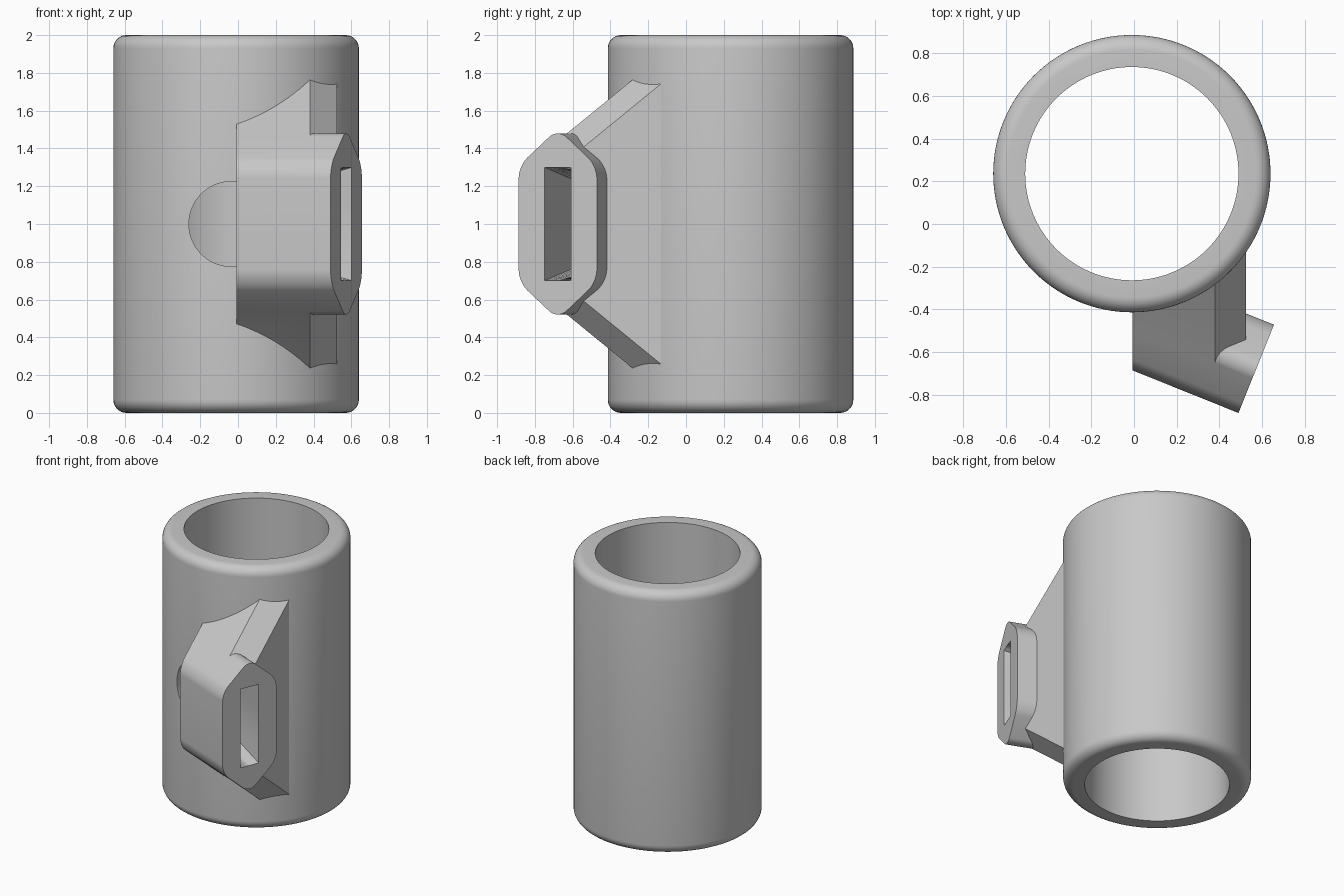
import bpy
import bmesh
from math import cos, sin, pi, radians
from mathutils import Vector

cube = bpy.data.objects.get("Cube")
if cube:
    bpy.data.objects.remove(cube)

grey = bpy.data.materials.new("plain grey")
grey.use_nodes = True
grey.diffuse_color = (0.58, 0.58, 0.58, 1)
grey.node_tree.nodes["Principled BSDF"].inputs["Base Color"].default_value = (0.58, 0.58, 0.58, 1)

TUBE = Vector((-0.01, 0.236, 0))      # tube axis
OUTER, INNER, HEIGHT, ROUND = 0.65, 0.5, 2.0, 0.07
SEAT = 0.57                           # mount sinks this far into the tube wall
END = Vector((0.573, -0.679, 1.0))    # centre of the mount's end face
ANGLE = radians(-21.9)
ALONG = Vector((cos(ANGLE), sin(ANGLE), 0))
ACROSS = Vector((-sin(ANGLE), cos(ANGLE), 0))
SLOPE, APEX = 0.88, 0.504             # sloped sides of the mount
LEFT_END, RIGHT_END, CHAMFER = -0.008, 0.525, 0.38


def at(depth, w, h):
    """Point inside the mount, measured from its end face."""
    return END - ALONG * depth + ACROSS * w + Vector((0, 0, h))


def make(name, bm):
    bmesh.ops.recalc_face_normals(bm, faces=bm.faces[:])
    mesh = bpy.data.meshes.new(name)
    bm.to_mesh(mesh)
    bm.free()
    mesh.materials.append(grey)
    obj = bpy.data.objects.new(name, mesh)
    bpy.context.collection.objects.link(obj)
    return obj


def loft(rings):
    """Closed solid through rings that have equal point counts."""
    bm = bmesh.new()
    loops = [[bm.verts.new(p) for p in ring] for ring in rings]
    n = len(loops[0])
    for a, b in zip(loops, loops[1:]):
        for i in range(n):
            bm.faces.new((a[i], a[(i + 1) % n], b[(i + 1) % n], b[i]))
    bm.faces.new(loops[0])
    bm.faces.new(loops[-1])
    bmesh.ops.recalc_face_normals(bm, faces=bm.faces[:])
    return bm


def trim(bm, point, normal):
    """Cut away the side the normal points to and cap it."""
    geom = bm.verts[:] + bm.edges[:] + bm.faces[:]
    cut = bmesh.ops.bisect_plane(bm, geom=geom, plane_co=point, plane_no=normal, clear_outer=True)
    edges = [e for e in cut["geom_cut"] if isinstance(e, bmesh.types.BMEdge)]
    bmesh.ops.holes_fill(bm, edges=edges, sides=0)


def combine(target, other, operation, remove=True):
    mod = target.modifiers.new(operation.lower(), "BOOLEAN")
    mod.operation, mod.object, mod.solver = operation, other, "EXACT"
    bpy.context.view_layer.objects.active = target
    bpy.ops.object.modifier_apply(modifier=mod.name)
    if remove:
        bpy.data.objects.remove(other)


def smooth(obj):
    bpy.ops.object.select_all(action="DESELECT")
    obj.select_set(True)
    bpy.context.view_layer.objects.active = obj
    bpy.ops.object.shade_smooth_by_angle(angle=radians(28))


def circle(radius, z, n=128):
    return [TUBE + Vector((radius * cos(2 * pi * i / n), radius * sin(2 * pi * i / n), z))
            for i in range(n)]


# Tube with rounded outer rims
steps = [i * pi / 16 for i in range(9)]
rims = [(OUTER - ROUND + ROUND * sin(a), ROUND - ROUND * cos(a)) for a in steps]
rims += [(r, HEIGHT - z) for r, z in reversed(rims)]
tube = make("tube", loft([circle(r, z) for r, z in rims]))
combine(tube, make("bore", loft([circle(INNER, -0.1), circle(INNER, HEIGHT + 0.1)])), "DIFFERENCE")

# Slotted mount: rounded hexagonal bar
W = 0.223
side = APEX - SLOPE * W
hexagon = [(-W, -side), (0, -APEX), (W, -side), (W, side), (0, APEX), (-W, side)]
bar = loft([[at(d, w, h) for w, h in hexagon] for d in (0, 0.95)])
long_edges = [e for e in bar.edges
              if abs((e.verts[0].co - e.verts[1].co).normalized().dot(ALONG)) > 0.99]
bmesh.ops.bevel(bar, geom=long_edges, offset=0.065, segments=8, profile=0.5, affect="EDGES")
trim(bar, Vector((LEFT_END, 0, 0)), Vector((-1, 0, 0)))
mount = make("slotted_mount", bar)

# Flared web joining the bar to the tube, with chamfered right edges
near, far = -0.12, 0.7
flare = [(near, -1), (far, -1), (far, 1), (near, 1)]
web = loft([[at(d, w, s * (APEX - 0.001 + SLOPE * w)) for w, s in flare] for d in (-0.4, 1.3)])
trim(web, Vector((LEFT_END, 0, 0)), Vector((-1, 0, 0)))
trim(web, Vector((RIGHT_END, 0, 0)), Vector((1, 0, 0)))
trim(web, Vector((0, -0.02, 0)), Vector((0, 1, 0)))
for s in (-1, 1):
    edge = at(0, 0, s * APEX)
    edge += ALONG * ((CHAMFER - edge.x) / ALONG.x)
    normal = Vector((0, 1, s * SLOPE * ACROSS.y)).cross(Vector((1, 0, -s)))
    trim(web, edge, normal if normal.x > 0 else -normal)
combine(mount, make("web", web), "UNION")
combine(mount, make("seat", loft([circle(SEAT, -0.1), circle(SEAT, HEIGHT + 0.1)])), "DIFFERENCE")


# Passage: rectangular slot tapering into a round hole through the tube wall
def slot_ring(depth, n=64):
    ring = []
    for i in range(n):
        a = 2 * pi * i / n
        k = max(abs(cos(a)), abs(sin(a)))
        ring.append(at(depth, 0.075 * cos(a) / k, 0.3 * sin(a) / k))
    return ring


def hole_ring(y, n=64):
    return [Vector((-0.035 + 0.225 * cos(2 * pi * i / n), y, 1 + 0.225 * sin(2 * pi * i / n)))
            for i in range(n)]


passage = make("passage", loft([slot_ring(-0.002), hole_ring(-0.42), hole_ring(-0.05)]))
combine(mount, passage, "DIFFERENCE", remove=False)
combine(tube, passage, "DIFFERENCE")

for part in (tube, mount):
    smooth(part)
